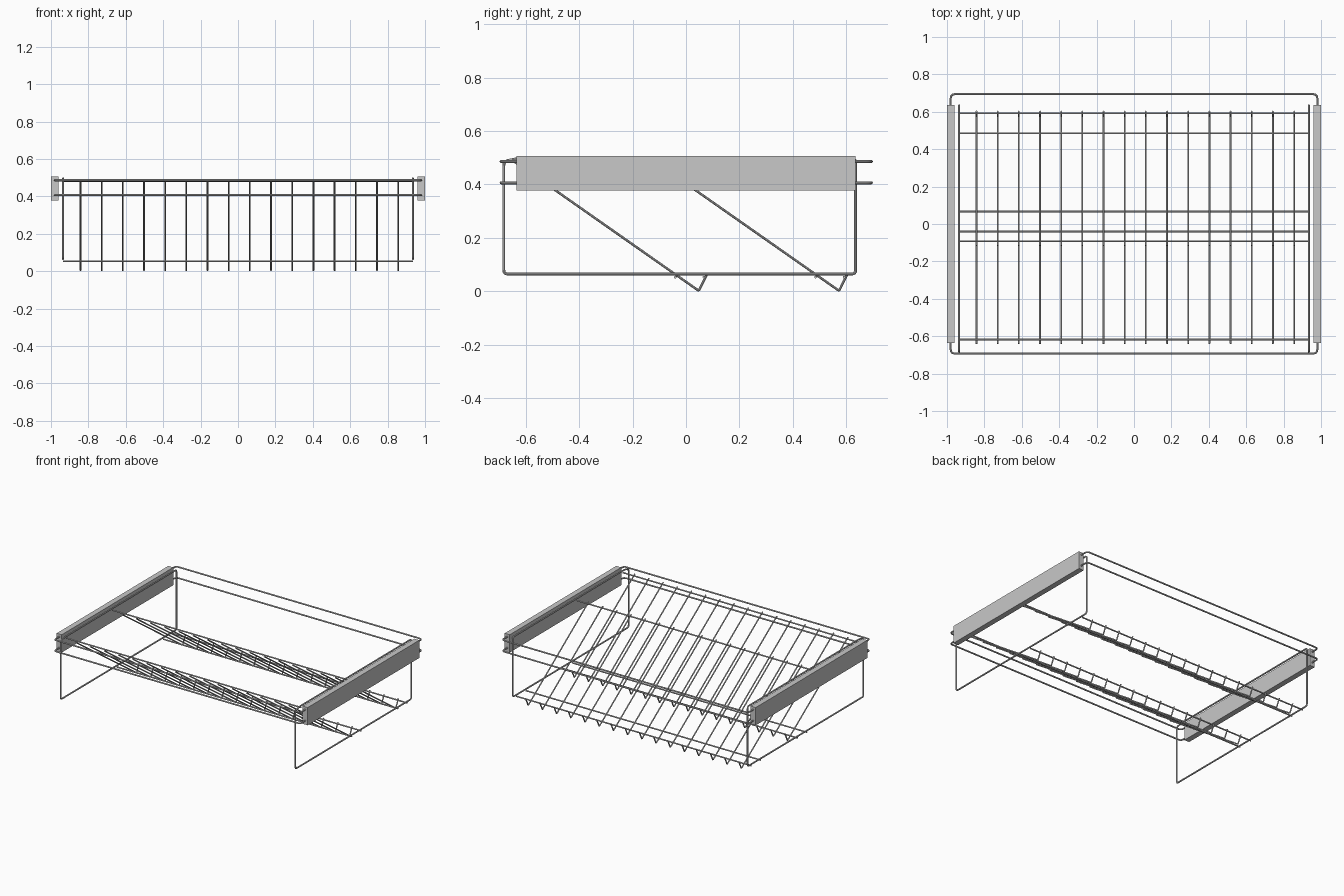
import bpy
from mathutils import Vector

cube = bpy.data.objects.get("Cube")
if cube:
    bpy.data.objects.remove(cube)

steel = bpy.data.materials.new("grey_steel")
steel.use_nodes = True
GREY = (0.58, 0.58, 0.58, 1)
steel.diffuse_color = GREY
steel.node_tree.nodes["Principled BSDF"].inputs["Base Color"].default_value = GREY


def rounded(points, radius, closed):
    """Replace each corner of a path by a short arc."""
    pts = [Vector(p) for p in points]
    out = []
    for i, p in enumerate(pts):
        if not closed and i in (0, len(pts) - 1):
            out.append(p)
            continue
        a = p + (pts[i - 1] - p).normalized() * radius
        b = p + (pts[(i + 1) % len(pts)] - p).normalized() * radius
        for k in range(5):
            t = k / 4
            out.append(a * (1 - t) ** 2 + p * 2 * t * (1 - t) + b * t ** 2)
    return out


def wires(name, paths, thickness, bend=0.015, closed=False):
    """Round rods following one or more paths, as a single mesh."""
    curve = bpy.data.curves.new(name, "CURVE")
    curve.dimensions = "3D"
    curve.bevel_depth = thickness
    curve.bevel_resolution = 2
    curve.use_fill_caps = True
    for path in paths:
        pts = rounded(path, bend, closed)
        spline = curve.splines.new("POLY")
        spline.points.add(len(pts) - 1)
        for sp, p in zip(spline.points, pts):
            sp.co = (*p, 1)
        spline.use_cyclic_u = closed
    curve.materials.append(steel)
    obj = bpy.data.objects.new(name, curve)
    bpy.context.collection.objects.link(obj)
    bpy.ops.object.select_all(action="DESELECT")
    obj.select_set(True)
    bpy.context.view_layer.objects.active = obj
    bpy.ops.object.convert(target="MESH")
    bpy.ops.object.shade_smooth_by_angle()


# Side rails and the wire loops under them
for side, s in (("left", 1), ("right", -1)):
    bpy.ops.mesh.primitive_cube_add(size=1, location=(s * 0.98, 0, 0.442))
    rail = bpy.context.object
    rail.name = side + "_rail"
    rail.scale = (0.04, 1.27, 0.128)
    rail.data.materials.append(steel)
    x = s * 0.935
    wires(side + "_side_frame", [[
        (x, -0.682, 0.065), (x, 0.635, 0.065), (x, 0.635, 0.496),
        (x, -0.635, 0.496), (x, -0.682, 0.486)]], 0.0055, closed=True)

# Horizontal loops around the rack
for name, z in (("upper_ring", 0.486), ("lower_ring", 0.406)):
    wires(name, [[(-0.98, -0.692, z), (0.98, -0.692, z),
                  (0.98, 0.694, z), (-0.98, 0.694, z)]], 0.0055, 0.022, True)

# Two sloping shelves: slats with a turned-up toe, and their cross bars
for name, y in (("front", 0), ("rear", 0.525)):
    slats = []
    for i in range(16):
        x = -0.842 + i * 0.1132
        slats.append([(x, y - 0.64, 0.484), (x, y + 0.048, 0.002),
                      (x, y + 0.077, 0.061)])
    wires(name + "_shelf_slats", slats, 0.0045, 0.006)
    bars = [[(-0.935, y + dy, z), (0.935, y + dy, z)]
            for dy, z in ((-0.617, 0.482), (-0.04, 0.053), (0.067, 0.053))]
    wires(name + "_shelf_cross_bars", bars, 0.005)
